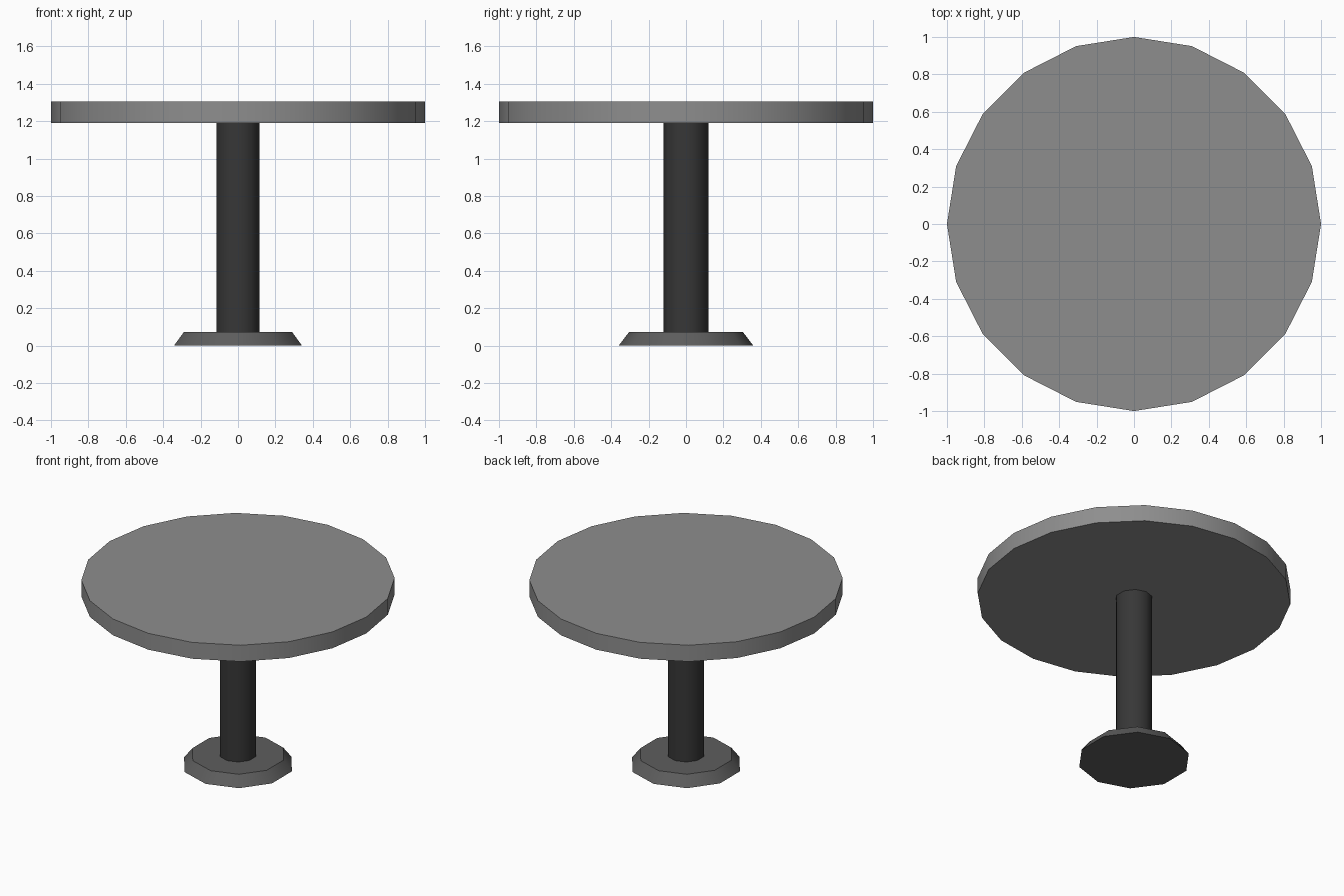
import bpy, bmesh, math

if "Cube" in bpy.data.objects:
    bpy.data.objects.remove(bpy.data.objects["Cube"])


def material(name, value):
    m = bpy.data.materials.new(name)
    m.diffuse_color = (value, value, value, 1)
    m.use_nodes = True
    m.node_tree.nodes["Principled BSDF"].inputs["Base Color"].default_value = m.diffuse_color
    return m


def frustum(name, sides, r_bottom, r_top, z0, z1, mat):
    """Capped prism with a corner pointing at +y, smooth around the side."""
    bm = bmesh.new()
    rings = []
    for r, z in ((r_bottom, z0), (r_top, z1)):
        rings.append([bm.verts.new((-r * math.sin(2 * math.pi * i / sides),
                                    r * math.cos(2 * math.pi * i / sides), z))
                      for i in range(sides)])
    low, high = rings
    bm.faces.new(low[::-1])
    bm.faces.new(high)
    for i in range(sides):
        j = (i + 1) % sides
        bm.faces.new((low[i], low[j], high[j], high[i])).smooth = True
    # Crisp rims between caps and side
    for e in bm.edges:
        if any(len(f.verts) > 4 for f in e.link_faces):
            e.smooth = False
    me = bpy.data.meshes.new(name)
    bm.to_mesh(me)
    bm.free()
    me.materials.append(mat)
    ob = bpy.data.objects.new(name, me)
    bpy.context.collection.objects.link(ob)
    return ob


# Round top, column and flared foot
frustum("tabletop", 20, 1.0, 1.0, 1.19, 1.305, material("light_grey", 0.27))
frustum("column", 10, 0.12, 0.12, 0.07, 1.19, material("charcoal", 0.038))
frustum("base", 10, 0.36, 0.305, 0.0, 0.072, material("mid_grey", 0.11))
